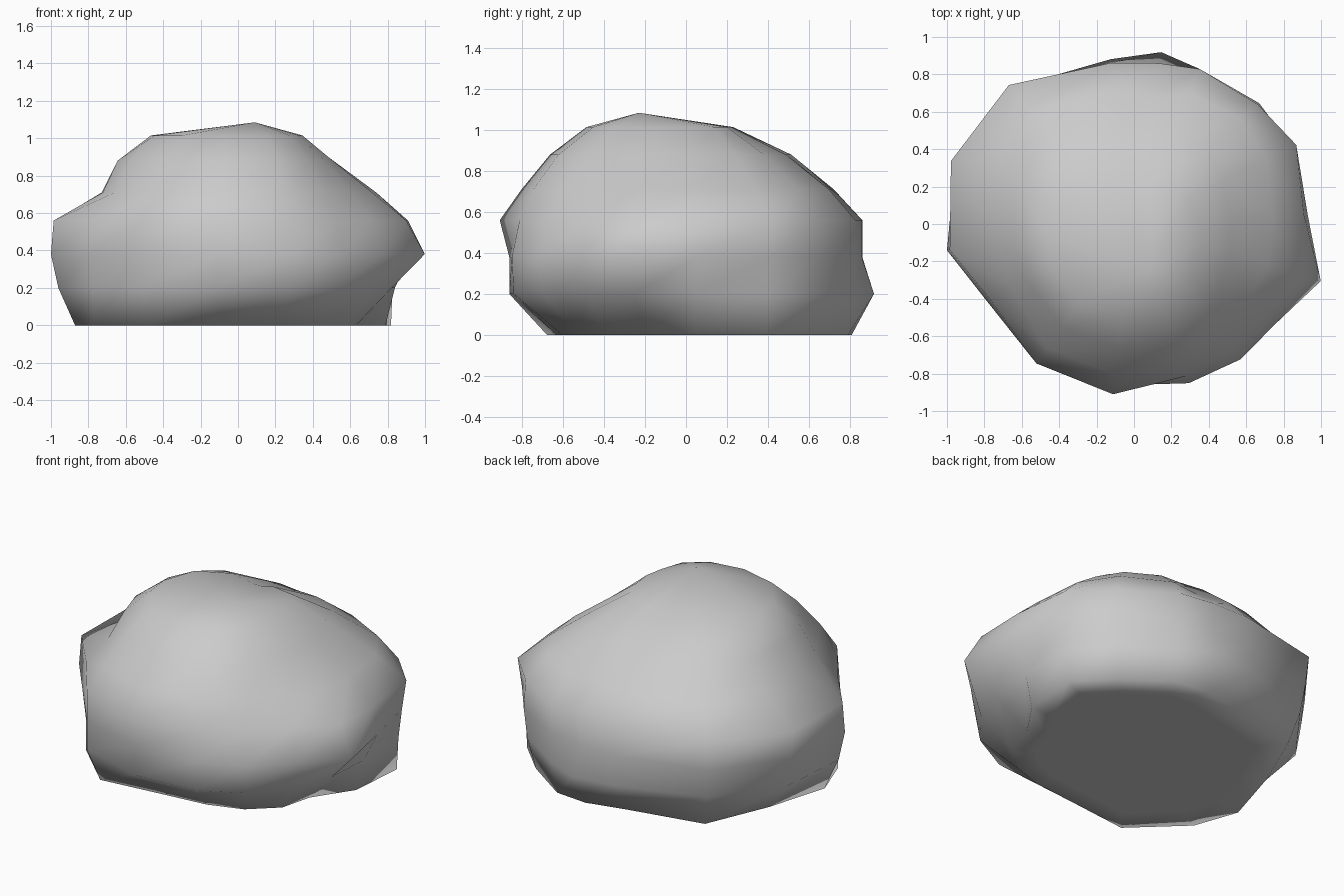
import bpy, bmesh, math

# Directions of the rock's ridges, in degrees from +x
ridges = [3, 26, 44, 67, 81, 98, 132, 161, 188, 207, 235, 263, 289, 308, 326, 343]
# Cross-sections: height, then radius along each ridge
sections = [
    (0.00, [.79, .91, .86, .86, .82, .76, .88, .80, .88, .87, .83, .64, .64, .68, .70, .66]),
    (0.20, [.84, .92, .91, .90, .93, .89, .95, .98, .97, .87, .91, .87, .89, .89, .87, .86]),
    (0.38, [.93, .94, .93, .90, .87, .87, .98, 1.01, 1.01, .89, .91, .87, .90, .92, .93, 1.044]),
    (0.56, [.91, .965, .92, .90, .87, .87, 1.0, 1.035, .995, .87, .91, .917, .86, .85, .85, .94]),
    (0.71, [.74, .79, .80, .76, .69, .73, .81, .77, .73, .74, .81, .81, .79, .76, .73, .75]),
    (0.88, [.51, .54, .55, .53, .50, .52, .64, .67, .65, .65, .67, .67, .66, .61, .56, .53]),
    (1.015, [.33, .32, .29, .24, .19, .19, .31, .42, .47, .50, .52, .49, .48, .45, .39, .36]),
]
N = len(ridges)
bm = bmesh.new()


def ring(z, radii):
    return [bm.verts.new((r * math.cos(math.radians(a)), r * math.sin(math.radians(a)), z))
            for r, a in zip(radii, ridges)]


def bridge(lower, upper):
    for i in range(N):
        j = (i + 1) % N
        bm.faces.new((lower[i], lower[j], upper[j], upper[i]))


# Sides
rings = [ring(z, radii) for z, radii in sections]
for lower, upper in zip(rings, rings[1:]):
    bridge(lower, upper)

# Peak
peak = bm.verts.new((0.09, -0.23, 1.085))
for i in range(N):
    bm.faces.new((rings[-1][i], rings[-1][(i + 1) % N], peak))

# Flat underside with an inner loop so its shading stays flat
inner = ring(0, [r * 0.8 for r in sections[0][1]])
bridge(inner, rings[0])
bm.faces.new(inner)

bmesh.ops.recalc_face_normals(bm, faces=bm.faces[:])
for f in bm.faces:
    f.smooth = True

mesh = bpy.data.meshes.new("rock")
bm.to_mesh(mesh)
bm.free()
rock = bpy.data.objects.new("rock", mesh)
bpy.context.collection.objects.link(rock)
